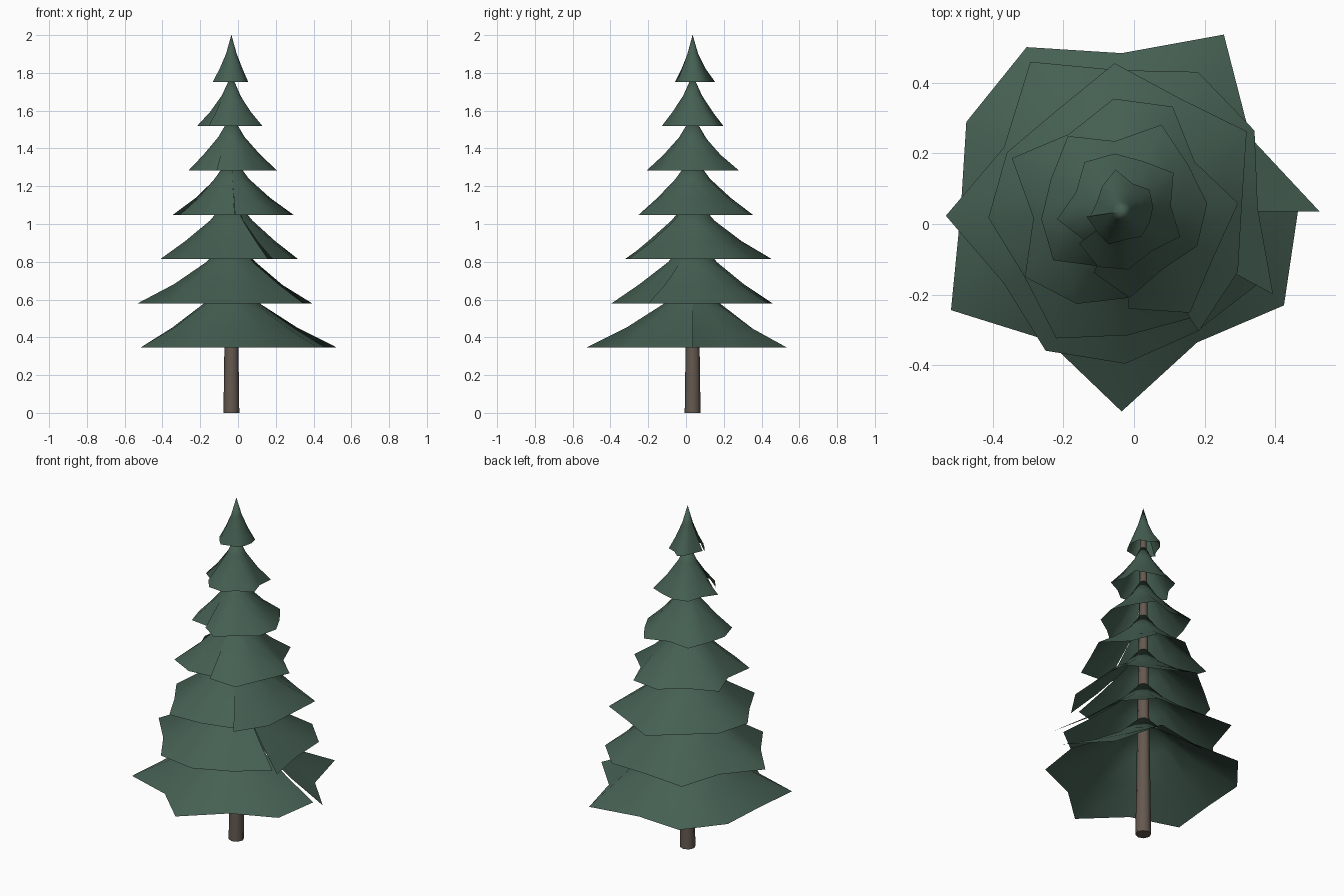
import bpy, bmesh
from math import sin, cos, pi, radians

if "Cube" in bpy.data.objects:
    bpy.data.objects.remove(bpy.data.objects["Cube"])

CX, CY = -0.035, 0.035


def material(name, col):
    m = bpy.data.materials.new(name)
    m.diffuse_color = (*col, 1)
    m.use_nodes = True
    m.node_tree.nodes["Principled BSDF"].inputs["Base Color"].default_value = m.diffuse_color
    return m


green = material("needles", (0.06, 0.115, 0.085))
brown = material("bark", (0.13, 0.10, 0.08))

# Ragged rim radii of each skirt, every 30 degrees counter-clockwise from +x
RIMS = [
    [.56, .42, .578, .448, .537, .507, .455, .557, .42, .565, .427, .53],
    [.385, .44, .45, .40, .496, .379, .497, .39, .448, .43, .40, .488],
    [.34, .42, .36, .42, .34, .365, .377, .33, .403, .35, .403, .37],
    [.33, .25, .33, .32, .265, .345, .25, .33, .29, .275, .345, .29],
    [.243, .23, .27, .20, .262, .22, .228, .237, .19, .245, .20, .235],
    [.14, .183, .155, .165, .175, .14, .184, .15, .17, .165, .14, .18],
    [.09, .10, .085, .12, .09, .075, .10, .09, .10, .08, .09, .085],
]


def skirt(i, rim):
    """Open cone with a concave slope, uneven rim and one split seam."""
    z0 = 0.345 + 0.2345 * i
    height = 0.385 - 0.0225 * i
    mean = sum(rim) / 12
    offset = radians(1.35 * i)
    start = (12 - i) % 12
    bm = bmesh.new()
    apex = bm.verts.new((CX, CY, z0 + height))
    columns = []
    for k in range(13):
        j = (start + k) % 12
        a = offset + j * pi / 6
        jag = rim[j] / mean * (0.89 if k == 12 else 1)
        col = []
        for t in (0.4, 0.72, 1):
            r = mean * t ** 1.3 * (1 + (jag - 1) * t * t)
            col.append(bm.verts.new((CX + r * cos(a), CY + r * sin(a),
                                     z0 + height * (1 - t))))
        columns.append(col)
    for p, q in zip(columns, columns[1:]):
        bm.faces.new((apex, p[0], q[0]))
        for s in range(2):
            bm.faces.new((p[s], p[s + 1], q[s + 1], q[s]))
    for f in bm.faces:
        f.smooth = True
    name = f"branch_tier_{i + 1}"
    me = bpy.data.meshes.new(name)
    bm.to_mesh(me)
    bm.free()
    me.materials.append(green)
    bpy.context.collection.objects.link(bpy.data.objects.new(name, me))


# Branch tiers, bottom to top
for i, rim in enumerate(RIMS):
    skirt(i, rim)

# Tapered trunk
bpy.ops.mesh.primitive_cone_add(vertices=8, radius1=0.042, radius2=0.016,
                                depth=1.85, location=(CX, CY, 0.925))
trunk = bpy.context.object
trunk.name = "trunk"
trunk.data.materials.append(brown)
bpy.ops.object.shade_smooth_by_angle(angle=radians(50))
